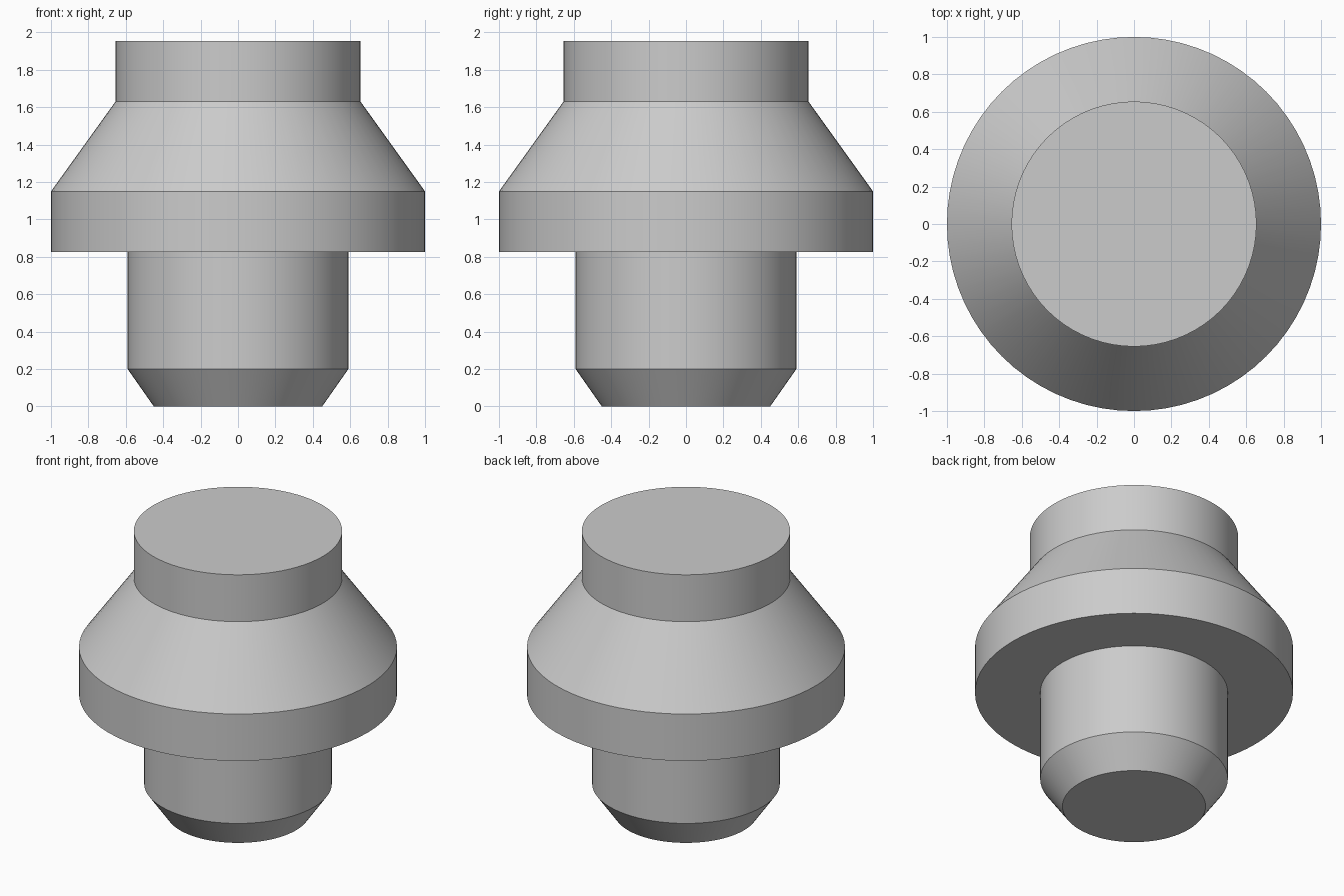
import bpy, bmesh, math

SEGMENTS = 72

default_cube = bpy.data.objects.get("Cube")
if default_cube:
    bpy.data.objects.remove(default_cube, do_unlink=True)

# Plain grey material
grey = bpy.data.materials.new("grey")
grey.use_nodes = True
colour = (0.6, 0.6, 0.6, 1.0)
grey.diffuse_color = colour
grey.node_tree.nodes["Principled BSDF"].inputs["Base Color"].default_value = colour


def lathe(name, profile):
    """Revolve (radius, height) points about z; end points become flat caps."""
    bm = bmesh.new()
    rings = []
    for radius, z in profile:
        angles = [2 * math.pi * i / SEGMENTS for i in range(SEGMENTS)]
        rings.append([bm.verts.new((radius * math.cos(a), radius * math.sin(a), z))
                      for a in angles])
    for low, high in zip(rings, rings[1:]):
        for i in range(SEGMENTS):
            j = (i + 1) % SEGMENTS
            bm.faces.new((low[i], low[j], high[j], high[i]))
    bm.faces.new(rings[0][::-1])
    bm.faces.new(rings[-1])
    bmesh.ops.recalc_face_normals(bm, faces=bm.faces)
    mesh = bpy.data.meshes.new(name)
    bm.to_mesh(mesh)
    bm.free()
    mesh.materials.append(grey)
    obj = bpy.data.objects.new(name, mesh)
    bpy.context.collection.objects.link(obj)
    bpy.ops.object.select_all(action='DESELECT')
    obj.select_set(True)
    bpy.context.view_layer.objects.active = obj
    bpy.ops.object.shade_smooth_by_angle(angle=math.radians(20))
    return obj


# One turned solid: chamfered shank, wide collar, tapered shoulder, top boss
lathe("stepped_plug", [
    (0.45, 0.0), (0.59, 0.2),      # chamfered foot
    (0.59, 0.825),                 # shank
    (1.0, 0.825), (1.0, 1.15),     # collar
    (0.655, 1.63),                 # tapered shoulder
    (0.655, 1.955),                # boss
])
